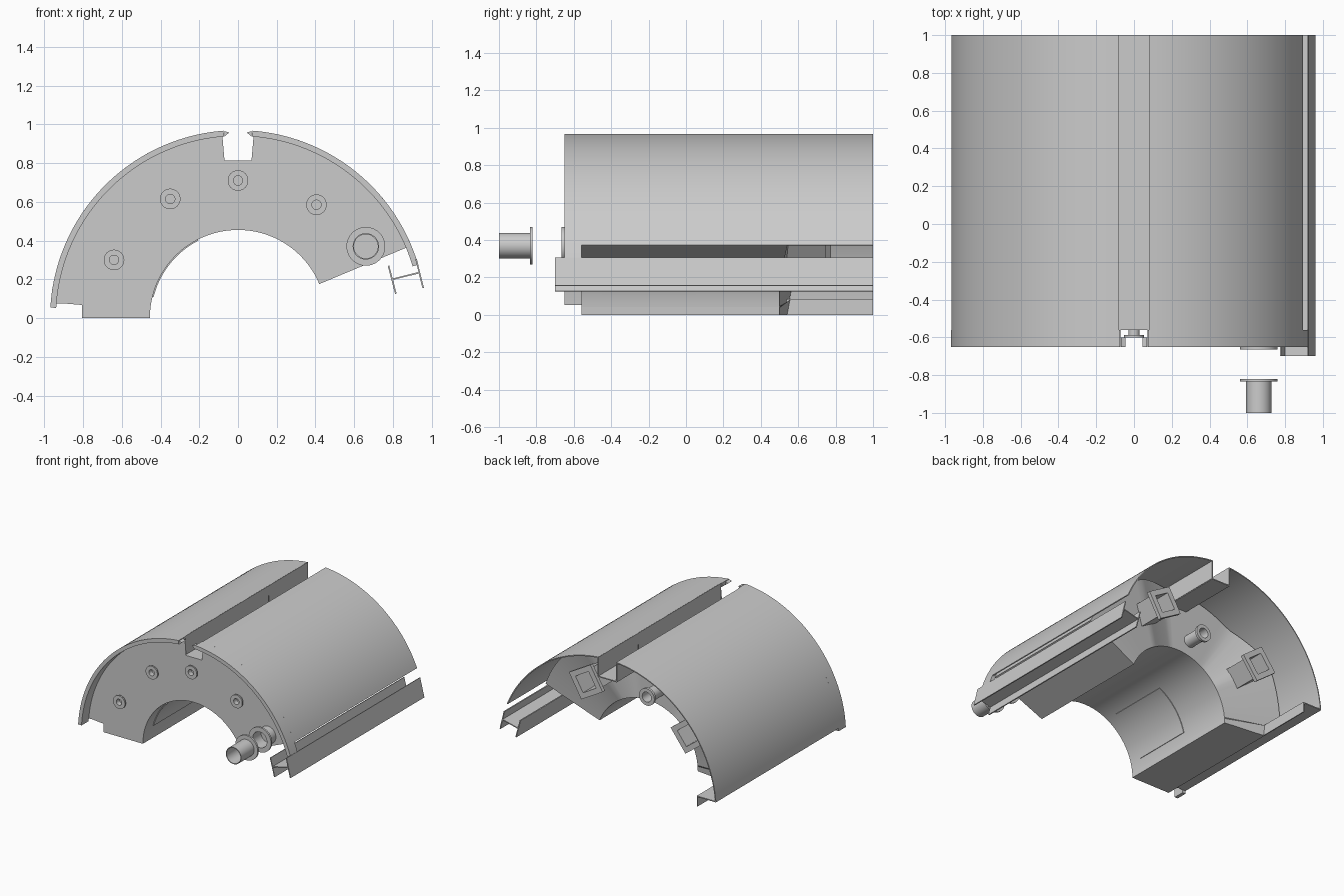
import bpy, bmesh, math

if "Cube" in bpy.data.objects:
    bpy.data.objects.remove(bpy.data.objects["Cube"])

def finish(name, bm):
    bmesh.ops.remove_doubles(bm, verts=bm.verts, dist=1e-5)
    bmesh.ops.recalc_face_normals(bm, faces=bm.faces)
    me = bpy.data.meshes.new(name)
    bm.to_mesh(me)
    bm.free()
    ob = bpy.data.objects.new(name, me)
    bpy.context.collection.objects.link(ob)
    bpy.ops.object.select_all(action='DESELECT')
    ob.select_set(True)
    bpy.context.view_layer.objects.active = ob
    bpy.ops.object.shade_smooth_by_angle(angle=math.radians(30))
    return ob

def loft(name, sections, closed=False):
    """Skin a row of equal loops; cap the ends unless closed."""
    bm = bmesh.new()
    rows = [[bm.verts.new(p) for p in s] for s in sections]
    n = len(rows[0])
    for i in range(len(rows) if closed else len(rows) - 1):
        a, b = rows[i], rows[(i + 1) % len(rows)]
        for j in range(n):
            k = (j + 1) % n
            bm.faces.new((a[j], a[k], b[k], b[j]))
    if not closed:
        bm.faces.new(rows[0])
        bm.faces.new(rows[-1])
    return finish(name, bm)

def prism(name, profile, y0, y1):
    return loft(name, [[(x, y, z) for x, z in profile] for y in (y0, y1)])

def sector(name, r0, r1, a0, a1, y0, y1, cx=0, cz=0, seg=40):
    """Piece of a ring around the y axis, angles in degrees."""
    full = abs(a1 - a0) >= 360
    out = []
    for i in range(seg if full else seg + 1):
        t = math.radians(a0 + (a1 - a0) * i / seg)
        c, s = math.cos(t), math.sin(t)
        out.append([(cx + r * c, y, cz + r * s)
                    for r, y in ((r0, y0), (r0, y1), (r1, y1), (r1, y0))])
    return loft(name, out, full)

def ring(name, x, z, ro, ri, y0, y1, seg=32, rot=0):
    return sector(name, ri, ro, rot, rot + 360, y0, y1, x, z, seg)

def sheet(name, p, q, y0, y1, t=0.008):
    """Thin straight sheet between two points of the front view."""
    dx, dz = q[0] - p[0], q[1] - p[1]
    l = math.hypot(dx, dz)
    nx, nz = -dz / l * t / 2, dx / l * t / 2
    return prism(name, [(p[0] + nx, p[1] + nz), (q[0] + nx, q[1] + nz),
                        (q[0] - nx, q[1] - nz), (p[0] - nx, p[1] - nz)], y0, y1)

def polar(r, deg):
    return r * math.cos(math.radians(deg)), r * math.sin(math.radians(deg))

R_IN, R_PLATE, R_OUT = 0.455, 0.945, 0.97
MID, FRONT, BACK = 101.5, -0.56, 1.0
RIGHT_END, LEFT_END = 22.7, 175.2

# Main body: half ring with a top keyway and a left step, faceted back end
outer = [polar(R_PLATE, RIGHT_END + (85.1 - RIGHT_END) * i / 20) for i in range(21)]
outer += [(0.08, 0.81), (0, 0.81), (-0.08, 0.81)]
outer += [polar(R_PLATE, 94.9 + (LEFT_END - 94.9) * i / 26) for i in range(27)]
outer += [(-0.80, 0.08), (-0.80, 0.0)]
body = []
for x, z in outer:
    a = math.atan2(z, x)
    c, s = math.cos(a), math.sin(a)
    off = abs(math.degrees(a) - MID)
    if off < 20:
        yo = 0.50
    elif off < 41:
        yo = 0.50 + 0.14 * (off - 20) / 21
    else:
        yo = 0.64 - 0.10 * (off - 41) / 38
    body.append([(R_IN * c, FRONT, R_IN * s), (R_IN * c, 0.50, R_IN * s),
                 (x, yo, z), (x, FRONT, z)])
loft("body", body)

# Raised patch on the inner bore
sector("bore_patch", 0.449, 0.457, 117, 166, -0.45, 0.05)

# Outer shell halves and front collar halves
sector("shell_right", 0.962, R_OUT, RIGHT_END, 85.2, FRONT, BACK)
sector("shell_left", 0.962, R_OUT, 94.8, LEFT_END, FRONT, BACK)
sector("collar_right", 0.94, R_OUT, 16.5, 85.6, -0.65, FRONT)
sector("collar_left", 0.94, R_OUT, 94.4, 176.8, -0.65, FRONT)
for s in (-1, 1):
    prism("collar_lip", [(s * 0.07, 0.965), (s * 0.045, 0.958),
                         (s * 0.07, 0.937)], -0.65, -0.60)

# Top keyway channel
for s in (-1, 1):
    sheet("keyway_wall", (s * 0.083, 0.81), (s * 0.083, 0.966), FRONT, BACK)
sheet("keyway_floor", (-0.083, 0.81), (0.083, 0.81), FRONT, BACK)

# Left step channel
sheet("step_ledge", (-0.966, 0.08), (-0.80, 0.08), FRONT, BACK)
sheet("step_wall", (-0.80, 0.084), (-0.80, 0.0), FRONT, BACK)

# H-shaped rail on the right
sheet("rail_inner_flange", (0.777, 0.27), (0.815, 0.125), -0.70, BACK)
sheet("rail_outer_flange", (0.919, 0.305), (0.956, 0.155), -0.70, BACK)
sheet("rail_web", (0.796, 0.20), (0.937, 0.235), -0.70, BACK)

# Small front ports
for x, z in ((-0.64, 0.30), (-0.35, 0.615), (0, 0.71), (0.405, 0.585)):
    ring("port_neck", x, z, 0.03, 0.024, -0.60, FRONT)
    ring("port_flange", x, z, 0.053, 0.024, -0.60, -0.588)

# Large front port and its loose flanged tube
X, Z = 0.66, 0.37
ring("large_port_neck", X, Z, 0.07, 0.063, -0.66, FRONT, 40)
ring("large_port_flange", X, Z, 0.10, 0.063, -0.665, -0.65, 40)
ring("loose_tube", X, Z, 0.068, 0.062, -1.0, -0.82, 40)
ring("loose_tube_flange", X, Z, 0.10, 0.062, -0.835, -0.82, 40)

# Square duct frames at the back, either side of the middle
for side in (-1, 1):
    a = MID + side * 41.5
    x, z = polar(0.70, a)
    ring("duct", x, z, 0.115, 0.095, 0.50, 0.77, 4, a + 45)
    ring("duct_frame", x, z, 0.155, 0.095, 0.745, 0.775, 4, a + 45)

# Round outlet in the middle of the back
x, z = polar(0.58, MID)
ring("outlet_tube", x, z, 0.05, 0.04, 0.48, 0.66)
ring("outlet_flange", x, z, 0.068, 0.04, 0.645, 0.665)
